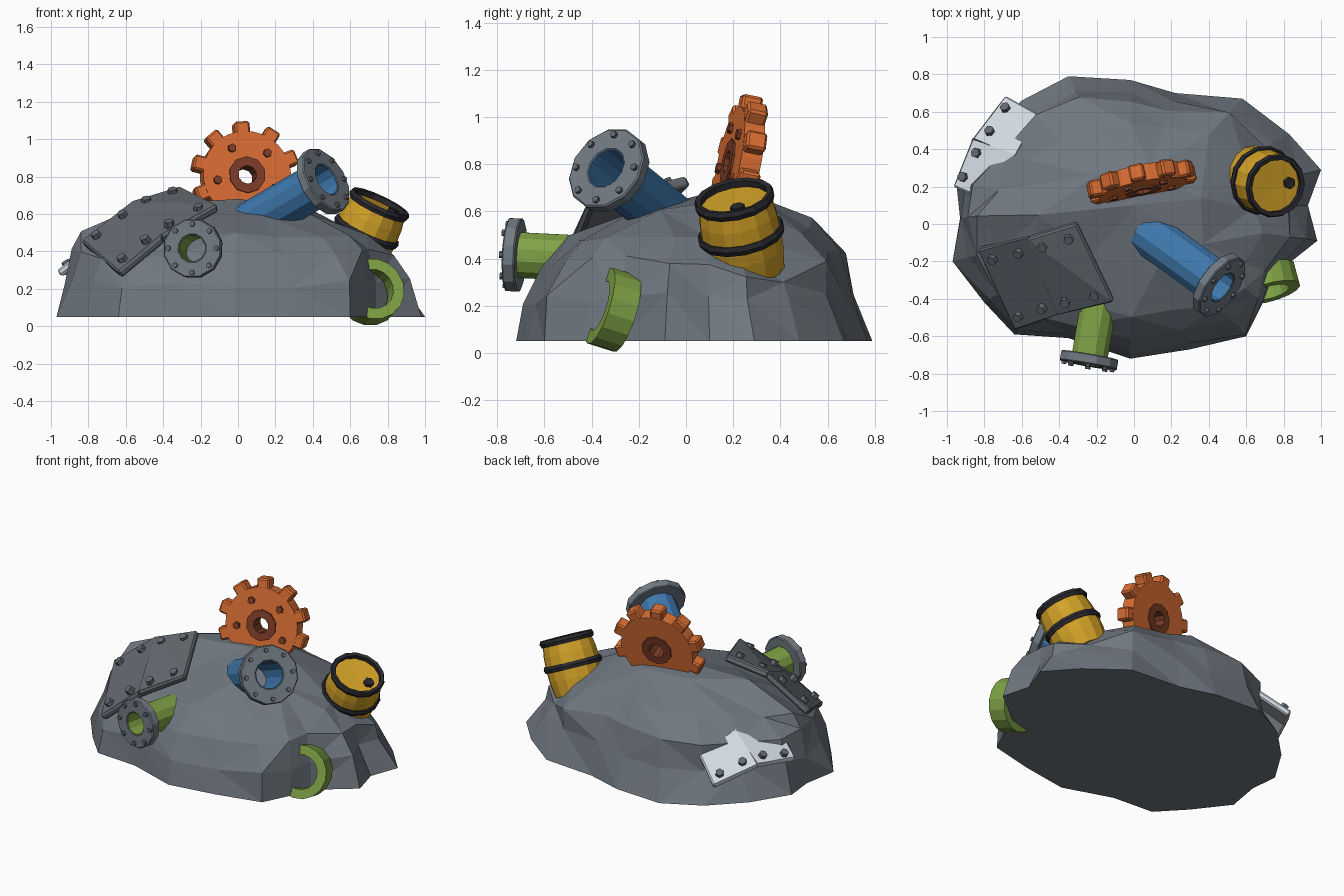
import bpy, bmesh, math, random
from mathutils import Vector, Matrix

cube = bpy.data.objects.get("Cube")
if cube:
    bpy.data.objects.remove(cube)
random.seed(4)


def material(name, r, g, b):
    m = bpy.data.materials.new(name)
    m.use_nodes = True
    m.diffuse_color = (r, g, b, 1)
    m.node_tree.nodes["Principled BSDF"].inputs["Base Color"].default_value = (r, g, b, 1)
    return m


ROCK = material("rock grey", .16, .185, .215)
DARK = material("dark metal", .125, .14, .16)
FLANGE = material("flange grey", .165, .195, .225)
SILVER = material("pale steel", .64, .7, .76)
BLUE = material("pipe blue", .05, .19, .42)
GREEN = material("pipe green", .21, .36, .06)
ORANGE = material("gear orange", .7, .155, .033)
BROWN = material("hub brown", .2, .045, .02)
YELLOW = material("barrel yellow", .65, .36, .02)
BLACK = material("band black", .022, .022, .028)


def finish(name, bm, mat, bevel=0):
    bmesh.ops.remove_doubles(bm, verts=bm.verts, dist=.0002)
    bmesh.ops.recalc_face_normals(bm, faces=bm.faces)
    me = bpy.data.meshes.new(name)
    bm.to_mesh(me)
    bm.free()
    me.materials.append(mat)
    ob = bpy.data.objects.new(name, me)
    bpy.context.collection.objects.link(ob)
    if bevel:
        mod = ob.modifiers.new("Bevel", 'BEVEL')
        mod.width, mod.segments = bevel, 1


def frame(center, axis):
    """Local z runs along the axis, local y stays near world up."""
    z = Vector(axis).normalized()
    x = Vector((0, 0, 1)).cross(z).normalized()
    rot = Matrix((x, z.cross(x), z)).transposed().to_4x4()
    return Matrix.Translation(center) @ rot


def lathe(bm, profile, sides, M, closed=True):
    """Revolve (radius, height) points round local z."""
    rings = []
    for r, h in profile:
        rings.append([bm.verts.new(M @ Vector((r * math.cos(a), r * math.sin(a), h)))
                      for a in (math.tau * (i + .5) / sides for i in range(sides))])
    for k in range(len(rings) if closed else len(rings) - 1):
        a, b = rings[k], rings[(k + 1) % len(rings)]
        for i in range(sides):
            j = (i + 1) % sides
            bm.faces.new((a[i], a[j], b[j], b[i]))


def ring(bm, inner, outer, low, high, sides, M):
    lathe(bm, [(inner, low), (outer, low), (outer, high), (inner, high)], sides, M)


def bolt(bm, M, size, height):
    lathe(bm, [(0, -.01), (size, -.01), (size * .92, height), (0, height)], 6, M, False)


def around(M, radius, angle, height):
    return M @ Matrix.Rotation(angle, 4, 'Z') @ Matrix.Translation((radius, 0, height))


# Rock mound: outline points (x, y, slope), drawn in level by level; low slope is steep
outline = [(1, .29, 1), (.83, .48, .9), (.58, .67, .9), (.22, .7, .8), (-.02, .77, 1),
           (-.35, .79, 1), (-.6, .66, 1), (-.8, .46, .9), (-.95, .22, .6), (-.93, .03, .1),
           (-.97, -.2, .8), (-.8, -.42, .7), (-.64, -.59, .9), (-.35, -.61, .7),
           (-.02, -.72, .8), (.3, -.67, .8), (.6, -.6, .7), (.69, -.42, .3),
           (.74, -.28, .4), (.98, -.09, .8), (.93, .1, .9)]
levels = [(1, .05), (.89, .24), (.85, .4), (.68, .51), (.35, .63)]
bm = bmesh.new()
rows = []
for k, (s, z) in enumerate(levels):
    row = []
    for x, y, slope in outline[::3] if k == 4 else outline:
        t = 1 - (1 - s) * (slope + (1 - slope) * (1 - s))
        if k == 1:
            t += .08 * max(0, -y)  # upright front foot
        h = z
        if k:
            t *= 1 + random.uniform(-.03, .03)
            h = z * (1 + .1 * y) + random.uniform(-.025, .025)
        px, py = x * t, y * t + .05 * (1 - s)
        if k > 1:  # hollow under the barrel
            h -= .13 * math.exp(-((px - .72) ** 2 + (py - .32) ** 2) / .055)
        row.append(bm.verts.new((px, py, h)))
    rows.append(row)
count = len(outline)
for a, b in zip(rows[:3], rows[1:4]):
    for i in range(count):
        j = (i + 1) % count
        if random.random() < .5:
            bm.faces.new((a[i], a[j], b[j]))
            bm.faces.new((a[i], b[j], b[i]))
        else:
            bm.faces.new((a[i], a[j], b[i]))
            bm.faces.new((a[j], b[j], b[i]))
# Broad facets over the crown
edge, crown = rows[3:]
peak = bm.verts.new((0, .1, .68))
for i, v in enumerate(crown):
    w = crown[(i + 1) % len(crown)]
    p = [edge[(3 * i + d) % count] for d in range(4)]
    bm.faces.new((p[0], p[1], v))
    bm.faces.new((p[1], p[2], v))
    bm.faces.new((p[2], w, v))
    bm.faces.new((p[2], p[3], w))
    bm.faces.new((v, w, peak))
bm.faces.new(rows[0][::-1])
finish("rock_mound", bm, ROCK)


# Bent plates: pairs of points across the strip, bolted along the edges
def bent_plate(name, pairs, mat, thick, bolt_rows):
    bolts = bmesh.new()
    pairs = [(Vector(p), Vector(q)) for p, q in pairs]
    bm = bmesh.new()
    for (a, b), (c, d) in zip(pairs, pairs[1:]):
        n = (c - a).cross(b - a).normalized()
        if n.z < 0:
            n = -n
        part = bmesh.new()
        for p in (a, b, c, d):
            part.verts.new(p)
            part.verts.new(p - n * thick)
        bmesh.ops.convex_hull(part, input=part.verts)
        bmesh.ops.dissolve_limit(part, angle_limit=.12, verts=part.verts, edges=part.edges)
        tmp = bpy.data.meshes.new("panel")
        part.to_mesh(tmp)
        part.free()
        bm.from_mesh(tmp)
        bpy.data.meshes.remove(tmp)
        for v in bolt_rows:
            for u in (.22, .75):
                p = a.lerp(c, u).lerp(b.lerp(d, u), v)
                bolt(bolts, frame(p, n), .028, .025)
    finish(name, bm, mat, .01)
    finish(name + "_bolts", bolts, DARK)


bent_plate("dark_plate", [((-.84, -.14, .46), (-.64, -.57, .29)),
                          ((-.57, -.08, .67), (-.41, -.49, .48)),
                          ((-.31, 0, .75), (-.11, -.42, .65))], DARK, .045, (.14, .86))
bent_plate("pale_plate", [((-.69, .69, .22), (-.51, .59, .35)),
                          ((-.86, .45, .32), (-.63, .37, .46)),
                          ((-.97, .2, .3), (-.85, .15, .39))], SILVER, .04, (.22,))


# Flanged pipes
def flanged_pipe(name, mouth, axis, length, bore, radius, flange, mat):
    M = frame(mouth, axis)
    bm = bmesh.new()
    ring(bm, bore, radius, -length, -.004, 12, M)
    finish(name, bm, mat)
    bm = bmesh.new()
    ring(bm, bore + .002, flange, -.055, 0, 12, M)
    finish(name + "_flange", bm, FLANGE, .006)
    bm = bmesh.new()
    for i in range(8):
        bolt(bm, around(M, (flange + bore) / 2 + .015, math.tau * i / 8, 0), .016, .014)
    finish(name + "_bolts", bm, DARK)


flanged_pipe("blue_pipe", (.475, -.34, .785), (.72, -.52, .42), .56, .086, .12, .188, BLUE)
flanged_pipe("green_pipe", (-.245, -.755, .417), (-.17, -.98, .05), .45, .07, .1, .16, GREEN)

# Half-buried loose pipe ring
bm = bmesh.new()
ring(bm, .11, .17, -.06, .06, 16, frame((.71, -.31, .183), (.25, -.92, .29)))
finish("green_ring", bm, GREEN)

# Gear with ten teeth, a through hub and five bolts
G = frame((.04, .225, .8), (.2, -.96, .2))
bm = bmesh.new()
ring(bm, .05, .24, -.045, .045, 30, G)
finish("gear_disc", bm, ORANGE)
bm = bmesh.new()
for i in range(10):
    M = around(G, .245, math.radians(93 + 36 * i), 0)
    bmesh.ops.create_cube(bm, size=1, matrix=M @ Matrix.Diagonal((.1, .082, .088, 1)))
finish("gear_teeth", bm, ORANGE, .01)
bm = bmesh.new()
ring(bm, .05, .1, -.055, .055, 10, G)
finish("gear_hub", bm, BROWN)
bm = bmesh.new()
for i in range(5):
    bolt(bm, around(G, .165, math.radians(118 + 72 * i), .045), .025, .016)
finish("gear_bolts", bm, BROWN)

# Barrel with bands, recessed lid and bung
B = frame((.755, .205, .65), (.42, -.18, .89))
bm = bmesh.new()
lathe(bm, [(0, -.34), (.155, -.34), (.169, -.24), (.172, -.16), (.168, -.08), (.156, -.012),
           (0, -.016)], 14, B, False)
finish("barrel", bm, YELLOW)
bm = bmesh.new()
for r, h in ((.16, 0), (.174, -.16)):
    lathe(bm, [(r - .016, h - .018), (r + .006, h - .022), (r + .014, h),
               (r + .006, h + .02), (r - .016, h + .016)], 14, B)
finish("barrel_bands", bm, BLACK)
bm = bmesh.new()
bolt(bm, around(B, .085, math.radians(-60), -.016), .034, .025)
finish("barrel_bung", bm, BLACK)
